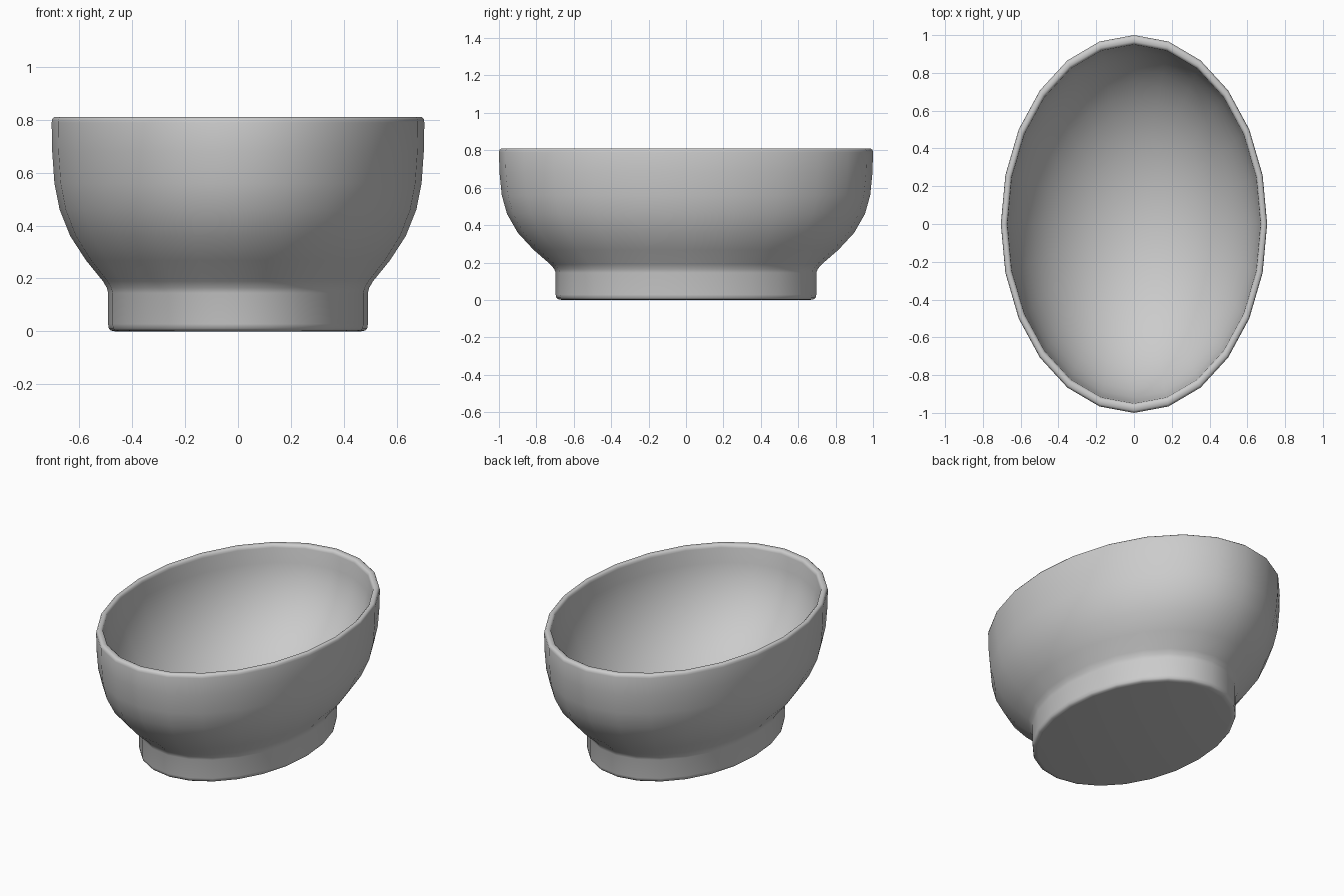
import bpy, bmesh, math

if "Cube" in bpy.data.objects:
    bpy.data.objects.remove(bpy.data.objects["Cube"])

SEGMENTS = 24
X_RADIUS, Y_RADIUS = 0.705, 1.0
INNER_RADIUS, INNER_TOP, FLOOR = 0.95, 0.79, 0.10

# Half profile (radius fraction, height): foot, outer wall, rounded rim
profile = [
    (0.66, 0.0), (0.682, 0.003), (0.693, 0.011), (0.697, 0.028), (0.697, 0.145),
    (0.704, 0.165), (0.725, 0.19), (0.815, 0.268), (0.90, 0.36), (0.957, 0.46),
    (0.985, 0.56), (0.997, 0.68), (1.0, 0.79), (0.997, 0.802), (0.988, 0.81),
    (0.965, 0.81), (0.954, 0.803),
]
# Hollow: a half ellipsoid
for k in range(12):
    t = math.pi / 2 * k / 12
    profile.append((INNER_RADIUS * math.cos(t), INNER_TOP - (INNER_TOP - FLOOR) * math.sin(t)))

bm = bmesh.new()
rings = []
for r, z in profile:
    ring = []
    for i in range(SEGMENTS):
        a = math.tau * i / SEGMENTS
        ring.append(bm.verts.new((X_RADIUS * r * math.cos(a), Y_RADIUS * r * math.sin(a), z)))
    rings.append(ring)

# Oval walls
for low, high in zip(rings, rings[1:]):
    for i in range(SEGMENTS):
        j = (i + 1) % SEGMENTS
        bm.faces.new((low[i], low[j], high[j], high[i]))

# Flat underside and rounded inner floor
bm.faces.new(rings[0][::-1])
centre = bm.verts.new((0, 0, FLOOR))
for i in range(SEGMENTS):
    bm.faces.new((rings[-1][i], rings[-1][(i + 1) % SEGMENTS], centre))

bmesh.ops.recalc_face_normals(bm, faces=bm.faces)
mesh = bpy.data.meshes.new("oval_bowl")
bm.to_mesh(mesh)
bm.free()
bowl = bpy.data.objects.new("oval_bowl", mesh)
bpy.context.collection.objects.link(bowl)

# Smooth shading
bpy.context.view_layer.objects.active = bowl
bowl.select_set(True)
bpy.ops.object.shade_smooth_by_angle(angle=math.radians(80))
